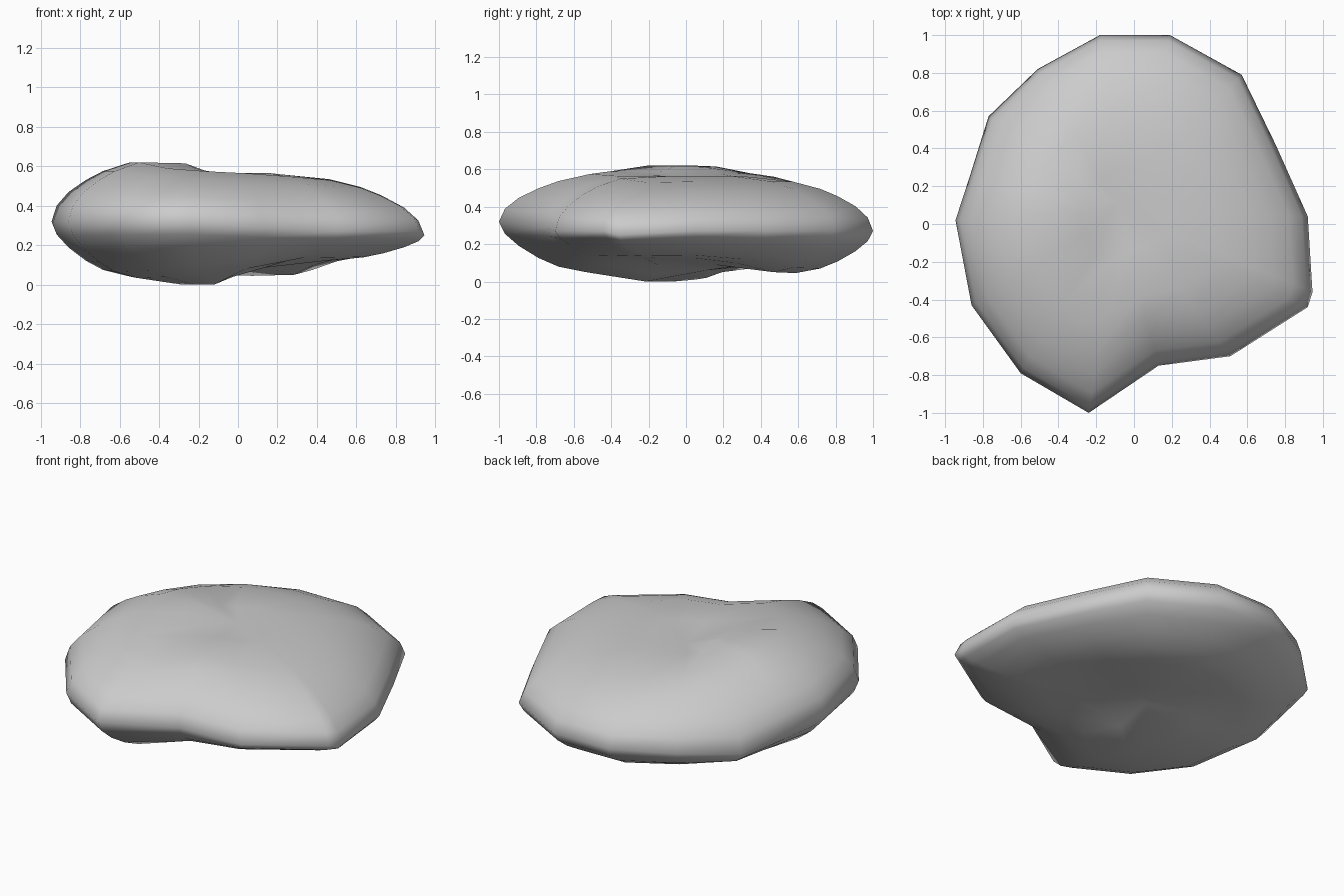
import bpy, bmesh

# Outline stations, counterclockwise: x, y, rim z, crown z, belly z, inner belly z
STATIONS = [
    (0.92, 0.04, 0.27, 0.535, 0.125, 0.10),
    (0.75, 0.42, 0.27, 0.535, 0.10, 0.09),
    (0.57, 0.79, 0.27, 0.535, 0.05, 0.08),
    (0.19, 1.00, 0.27, 0.535, 0.045, 0.08),
    (-0.18, 1.00, 0.27, 0.535, 0.05, 0.08),
    (-0.51, 0.82, 0.26, 0.56, 0.06, 0.08),
    (-0.77, 0.57, 0.23, 0.58, 0.07, 0.05),
    (-0.87, 0.25, 0.28, 0.615, 0.055, 0.02),
    (-0.945, 0.02, 0.32, 0.62, 0.045, 0.01),
    (-0.86, -0.43, 0.32, 0.62, 0.035, 0.0),
    (-0.60, -0.79, 0.32, 0.59, 0.04, 0.0),
    (-0.24, -1.00, 0.32, 0.575, 0.05, 0.0),
    (0.13, -0.75, 0.29, 0.565, 0.08, 0.04),
    (0.51, -0.70, 0.27, 0.55, 0.12, 0.08),
    (0.92, -0.44, 0.27, 0.53, 0.125, 0.11),
    (0.945, -0.36, 0.25, 0.53, 0.125, 0.11),
]
CX, CY = -0.08, 0.06
# Rounded edge profile: radius fraction, height fraction
TOP = [(0.97, 0.27), (0.90, 0.50), (0.80, 0.70), (0.70, 0.85), (0.54, 1.0)]
BOTTOM = [(0.97, 0.24), (0.90, 0.48), (0.80, 0.72), (0.70, 0.89), (0.56, 1.0)]

bm = bmesh.new()


def ring(r, height):
    return [bm.verts.new((CX + (s[0] - CX) * r, CY + (s[1] - CY) * r, height(s)))
            for s in STATIONS]


def blend(a, b, t):
    return a + (b - a) * t


# Rings from the belly, round the rim, up to the crown
rings = [ring(0.26, lambda s: s[5])]
rings += [ring(r, lambda s: blend(s[2], s[4], t)) for r, t in reversed(BOTTOM)]
rings.append(ring(1.0, lambda s: s[2]))
rings += [ring(r, lambda s: blend(s[2], s[3], t)) for r, t in TOP]
rings.append(ring(0.24, lambda s: max(s[3], 0.57) - 0.005))

n = len(STATIONS)
for lo, hi in zip(rings, rings[1:]):
    for i in range(n):
        j = (i + 1) % n
        bm.faces.new((lo[i], lo[j], hi[j], hi[i]))

# Dented centres above and below
top = bm.verts.new((CX, CY + 0.05, 0.545))
low = bm.verts.new((CX + 0.08, CY + 0.05, 0.06))
for i in range(n):
    j = (i + 1) % n
    bm.faces.new((rings[-1][i], rings[-1][j], top))
    bm.faces.new((rings[0][j], rings[0][i], low))

bmesh.ops.recalc_face_normals(bm, faces=bm.faces)
for f in bm.faces:
    f.smooth = True
mesh = bpy.data.meshes.new("flat_stone")
bm.to_mesh(mesh)
bm.free()
stone = bpy.data.objects.new("flat_stone", mesh)
bpy.context.collection.objects.link(stone)
